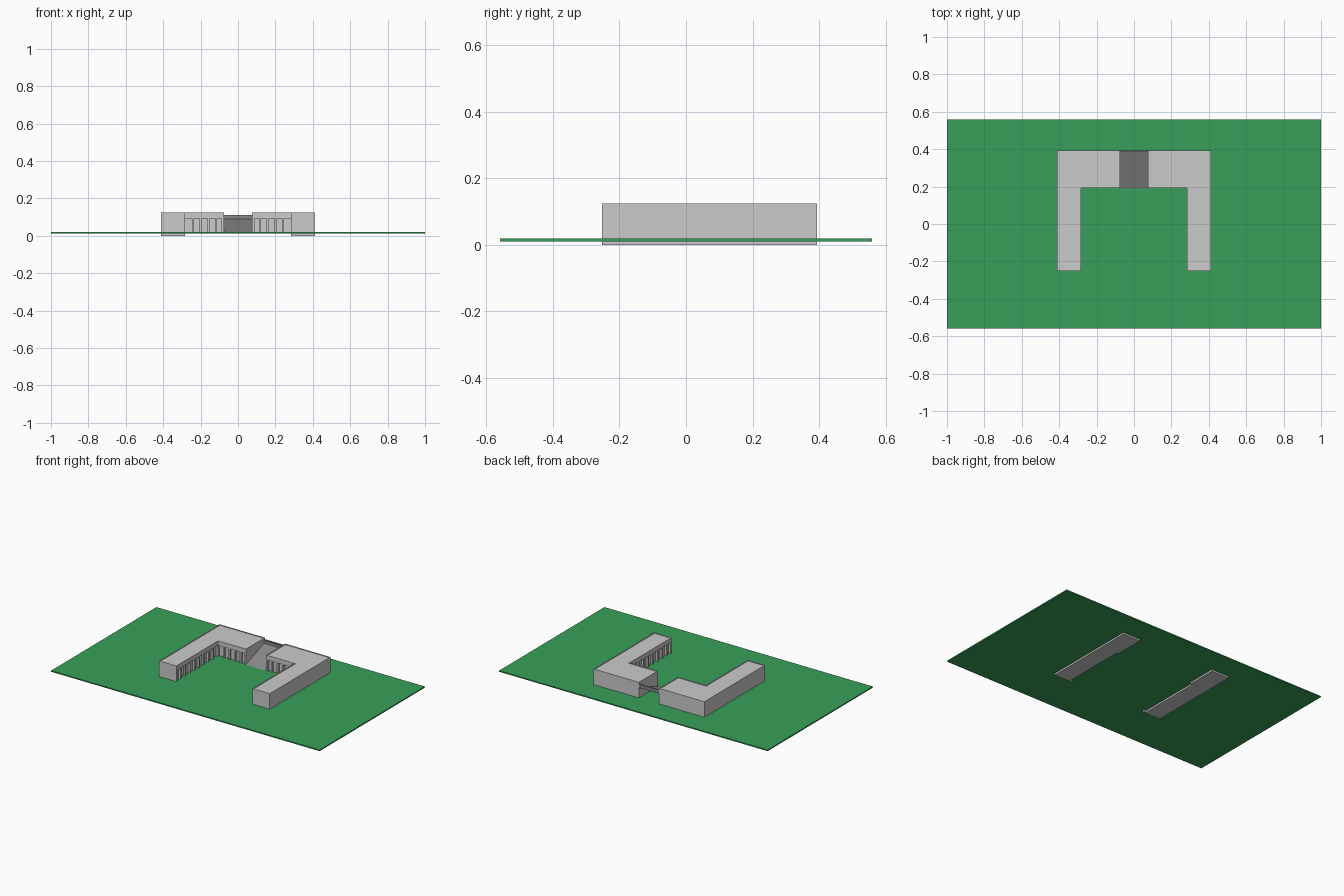
import bpy, bmesh

if "Cube" in bpy.data.objects:
    bpy.data.objects.remove(bpy.data.objects["Cube"])


def box(bm, x0, x1, y0, y1, z0, z1):
    v = [bm.verts.new((x, y, z)) for z in (z0, z1)
         for x, y in ((x0, y0), (x1, y0), (x1, y1), (x0, y1))]
    for f in ((3, 2, 1, 0), (4, 5, 6, 7), (0, 1, 5, 4), (1, 2, 6, 5), (2, 3, 7, 6), (3, 0, 4, 7)):
        bm.faces.new([v[i] for i in f])


def prism(bm, outline, z0, z1):
    face = bm.faces.new([bm.verts.new((x, y, z0)) for x, y in outline])
    ext = bmesh.ops.extrude_face_region(bm, geom=[face])
    for g in ext["geom"]:
        if isinstance(g, bmesh.types.BMVert):
            g.co.z = z1


def finish(bm, name, mirror=False, color=None):
    bmesh.ops.recalc_face_normals(bm, faces=bm.faces)
    me = bpy.data.meshes.new(name)
    bm.to_mesh(me)
    bm.free()
    ob = bpy.data.objects.new(name, me)
    bpy.context.collection.objects.link(ob)
    if mirror:
        m = ob.modifiers.new("mirror", 'MIRROR')
        m.use_mirror_merge = False
    if color:
        mat = bpy.data.materials.new(name)
        mat.diffuse_color = color
        mat.use_nodes = True
        mat.node_tree.nodes["Principled BSDF"].inputs["Base Color"].default_value = mat.diffuse_color
        me.materials.append(mat)
    return ob


# lawn slab
bm = bmesh.new()
box(bm, -1, 1, -0.56, 0.56, 0.011, 0.019)
finish(bm, "lawn", color=(0.04, 0.35, 0.1, 1))

XI, XO, XC = 0.283, 0.413, 0.075      # courtyard wall, outer wall, passage wall
YF, YM, YB = -0.252, 0.192, 0.394     # wing front, courtyard back, rear wall
R = 0.014                             # facade recess

# long wing: recessed body with solid end, down to z = 0
bm = bmesh.new()
box(bm, XI + R, XO, YF, YB, 0, 0.093)
box(bm, XI, XI + R, YF, YF + 0.012, 0, 0.093)
box(bm, XI, XI + R, YM, YB, 0, 0.093)
finish(bm, "wing_body", True)

# rear block with recessed front
bm = bmesh.new()
box(bm, XC, XI, YM + R, YB, 0.019, 0.093)
box(bm, XC, XC + 0.012, YM, YM + R, 0.019, 0.093)
finish(bm, "rear_block", True)

# L-shaped upper storey band and roof
outline = [(XI, YF), (XO, YF), (XO, YB), (XC, YB), (XC, YM), (XI, YM)]
bm = bmesh.new()
prism(bm, outline, 0.093, 0.117)
finish(bm, "roof_band", True)

# low parapet round the roof edge
T = 0.007
bm = bmesh.new()
box(bm, XO - T, XO, YF, YB, 0.117, 0.124)
box(bm, XI, XI + T, YF, YM, 0.117, 0.124)
box(bm, XI + T, XO - T, YF, YF + T, 0.117, 0.124)
box(bm, XC, XO - T, YB - T, YB, 0.117, 0.124)
box(bm, XC, XI + T, YM, YM + T, 0.117, 0.124)
box(bm, XC, XC + T, YM + T, YB - T, 0.117, 0.124)
finish(bm, "parapet", True)

# roof deck just under the parapet top
bm = bmesh.new()
prism(bm, [(XI + T, YF + T), (XO - T, YF + T), (XO - T, YB - T),
           (XC + T, YB - T), (XC + T, YM + T), (XI + T, YM + T)], 0.117, 0.121)
finish(bm, "roof_deck", True)

# piers along the courtyard facades
bm = bmesh.new()
for i in range(1, 9):
    y = YF + (YM - YF) * i / 9
    box(bm, XI, XI + R, y - 0.005, y + 0.005, 0.015, 0.093)
for i in range(1, 5):
    x = XC + (XI - XC) * i / 5
    box(bm, x - 0.005, x + 0.005, YM, YM + R, 0.019, 0.093)
finish(bm, "facade_piers", True)

# sloping ramp between the two halves, open below at the rear
bm = bmesh.new()
ends = [[bm.verts.new((x, y, z)) for y, z in
         ((0.19, 0.019), (0.392, 0.092), (0.392, 0.087), (0.204, 0.019))] for x in (-XC, XC)]
for e in ends:
    bm.faces.new(e)
for i in range(4):
    j = (i + 1) % 4
    bm.faces.new((ends[0][i], ends[0][j], ends[1][j], ends[1][i]))
finish(bm, "central_ramp", color=(0.25, 0.25, 0.25, 1))

# rear beam at the top of the ramp
bm = bmesh.new()
box(bm, -XC, XC, 0.384, 0.392, 0.088, 0.11)
finish(bm, "rear_beam", color=(0.25, 0.25, 0.25, 1))
